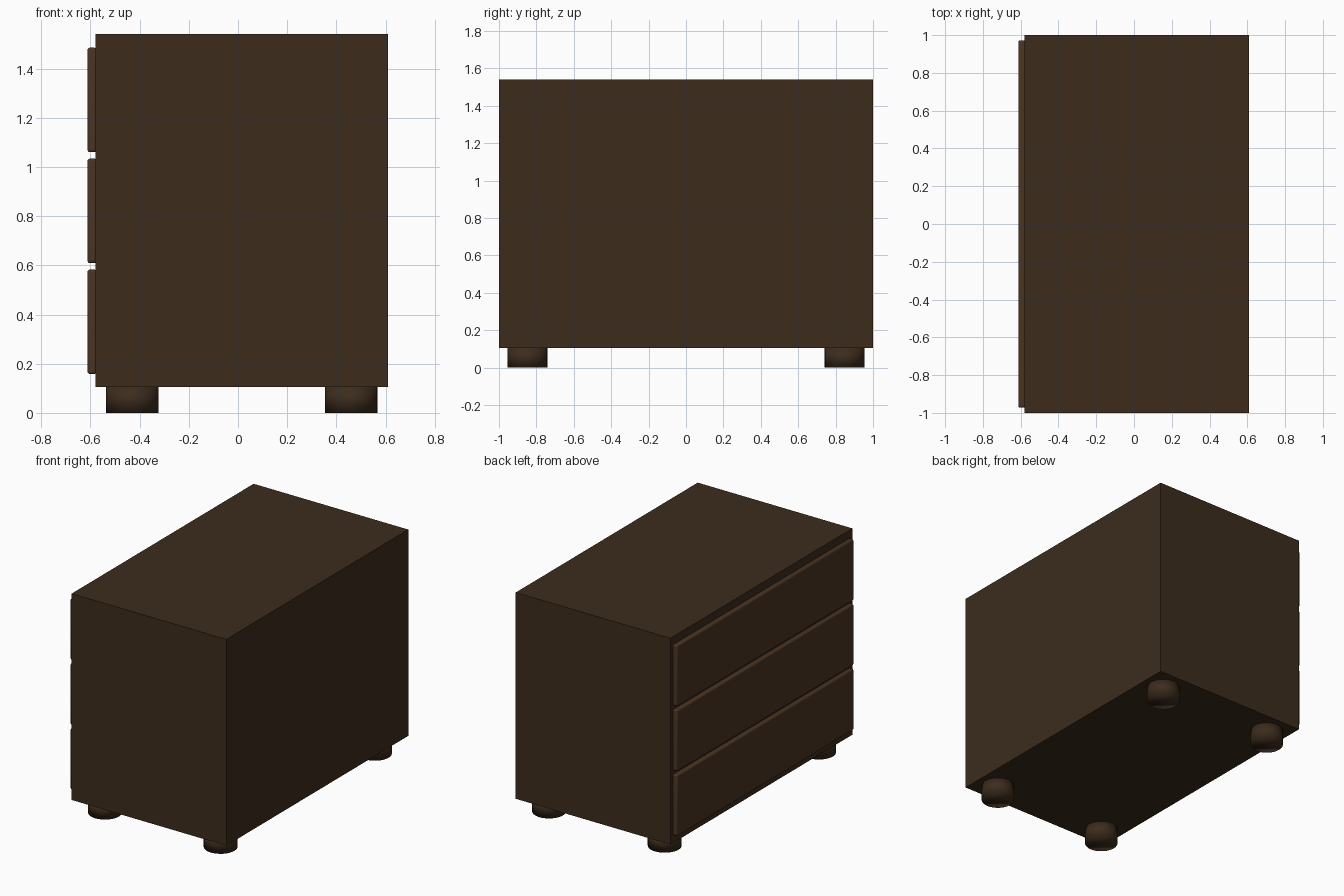
import bpy
import math

if "Cube" in bpy.data.objects:
    bpy.data.objects.remove(bpy.data.objects["Cube"])


def material(name, rgb):
    m = bpy.data.materials.new(name)
    m.diffuse_color = (*rgb, 1)
    m.use_nodes = True
    m.node_tree.nodes["Principled BSDF"].inputs["Base Color"].default_value = m.diffuse_color
    return m


dark_wood = material("dark_wood", (0.045, 0.025, 0.012))
front_wood = material("front_wood", (0.07, 0.035, 0.016))


def box(name, lo, hi, mat, bevel=0):
    centre = [(a + b) / 2 for a, b in zip(lo, hi)]
    bpy.ops.mesh.primitive_cube_add(size=1, location=centre)
    ob = bpy.context.object
    ob.name = name
    ob.scale = [b - a for a, b in zip(lo, hi)]
    bpy.ops.object.transform_apply(location=False, rotation=False, scale=True)
    ob.data.materials.append(mat)
    if bevel:
        mod = ob.modifiers.new("rounded_edges", 'BEVEL')
        mod.width = bevel
        mod.segments = 3
        bpy.ops.object.shade_smooth_by_angle(angle=math.radians(40))
    return ob


# Cabinet body
box("cabinet_body", (-0.58, -1.0, 0.105), (0.61, 1.0, 1.54), dark_wood)

# Three drawer fronts on the -x side
for i in range(3):
    z = 0.158 + i * 0.451
    box(f"drawer_front_{i + 1}", (-0.612, -0.972, z), (-0.575, 0.972, z + 0.425),
        front_wood, bevel=0.01)

# Four round feet, smooth shaded
for xn, x in (("front", -0.43), ("back", 0.46)):
    for yn, y in (("right", -0.848), ("left", 0.848)):
        bpy.ops.mesh.primitive_cylinder_add(vertices=32, radius=0.107, depth=0.107,
                                            location=(x, y, 0.0535))
        foot = bpy.context.object
        foot.name = f"{xn}_{yn}_foot"
        foot.data.materials.append(dark_wood)
        bpy.ops.object.shade_smooth()
